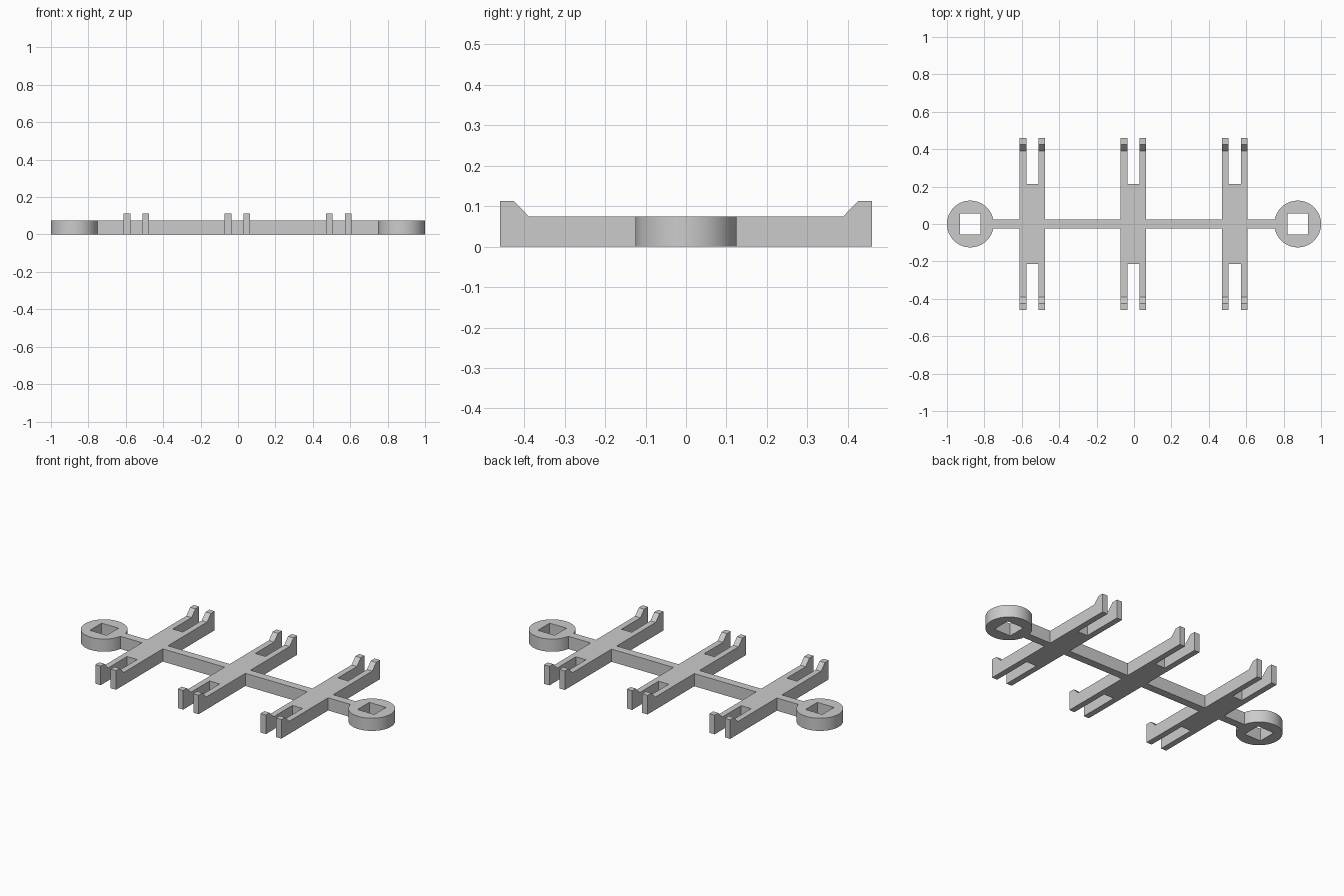
import bpy
import bmesh
from math import cos, sin, pi

if "Cube" in bpy.data.objects:
    bpy.data.objects.remove(bpy.data.objects["Cube"])

THICK = 0.075      # body height
HOOK_TOP = 0.1125  # height of the raised hook tips
TIP = 0.4605       # half length of a crosspiece
HALF = 0.068       # half width of a crosspiece
SLOT = 0.033       # half width of the slot between prongs
BAR = 0.024        # half width of the spine
RING = 0.125       # ring radius
HOLE = 0.055       # half width of the square hole
CENTRES = (-0.543, -0.003, 0.538)

grey = bpy.data.materials.new("plain grey")
grey.use_nodes = True
colour = (0.6, 0.6, 0.6, 1)
grey.diffuse_color = colour
grey.node_tree.nodes["Principled BSDF"].inputs["Base Color"].default_value = colour


def finish(name, bm):
    bmesh.ops.recalc_face_normals(bm, faces=bm.faces)
    mesh = bpy.data.meshes.new(name)
    bm.to_mesh(mesh)
    bm.free()
    mesh.materials.append(grey)
    obj = bpy.data.objects.new(name, mesh)
    bpy.context.collection.objects.link(obj)
    return obj


def extrude(name, points, offset):
    """Extrude a closed 3D outline along an offset."""
    bm = bmesh.new()
    face = bm.faces.new([bm.verts.new(p) for p in points])
    new = bmesh.ops.extrude_face_region(bm, geom=[face], use_keep_orig=True)["geom"]
    bmesh.ops.translate(bm, vec=offset,
                        verts=[v for v in new if isinstance(v, bmesh.types.BMVert)])
    return finish(name, bm)


# Crosspieces: an H outline with two prongs at each end
slot_end = 0.213
quarter = [(HALF, TIP), (SLOT, TIP), (SLOT, slot_end)]
half = quarter + [(-x, y) for x, y in reversed(quarter)]
outline = half + [(-x, -y) for x, y in half]
# Hook: ramp up to a flat raised tip
hook = [(0.389, THICK), (0.425, HOOK_TOP), (TIP, HOOK_TOP), (TIP, THICK)]

for name, cx in zip(("right", "middle", "left"), CENTRES):
    extrude(name + "_crosspiece", [(cx + x, y, 0) for x, y in outline], (0, 0, THICK))
    for end, sy in (("front", -1), ("back", 1)):
        for side, x in (("right", -HALF), ("left", SLOT)):
            extrude(f"{name}_{end}_{side}_hook",
                    [(cx + x, sy * y, z) for y, z in hook], (HALF - SLOT, 0, 0))

# Spine: bars filling the gaps between rings and crosspieces
stops = [-0.755] + [cx + s * HALF for cx in CENTRES for s in (-1, 1)] + [0.755]
for i, (a, b) in enumerate(zip(stops[::2], stops[1::2])):
    extrude(f"spine_bar_{i + 1}",
            [(a, -BAR, 0), (b, -BAR, 0), (b, BAR, 0), (a, BAR, 0)], (0, 0, THICK))


# End rings: round outside, square hole inside
def ring(name, cx, steps=64):
    bm = bmesh.new()
    loops = []
    for z, square in ((0, False), (THICK, False), (THICK, True), (0, True)):
        loop = []
        for i in range(steps):
            c, s = cos(2 * pi * i / steps), sin(2 * pi * i / steps)
            r = HOLE / max(abs(c), abs(s)) if square else RING
            loop.append(bm.verts.new((cx + r * c, r * s, z)))
        loops.append(loop)
    for k in range(4):
        a, b = loops[k], loops[(k + 1) % 4]
        for i in range(steps):
            j = (i + 1) % steps
            bm.faces.new((a[i], a[j], b[j], b[i]))
    obj = finish(name, bm)
    bpy.ops.object.select_all(action='DESELECT')
    obj.select_set(True)
    bpy.context.view_layer.objects.active = obj
    bpy.ops.object.shade_smooth_by_angle(angle=pi / 6)


ring("right_ring", -0.875)
ring("left_ring", 0.875)
